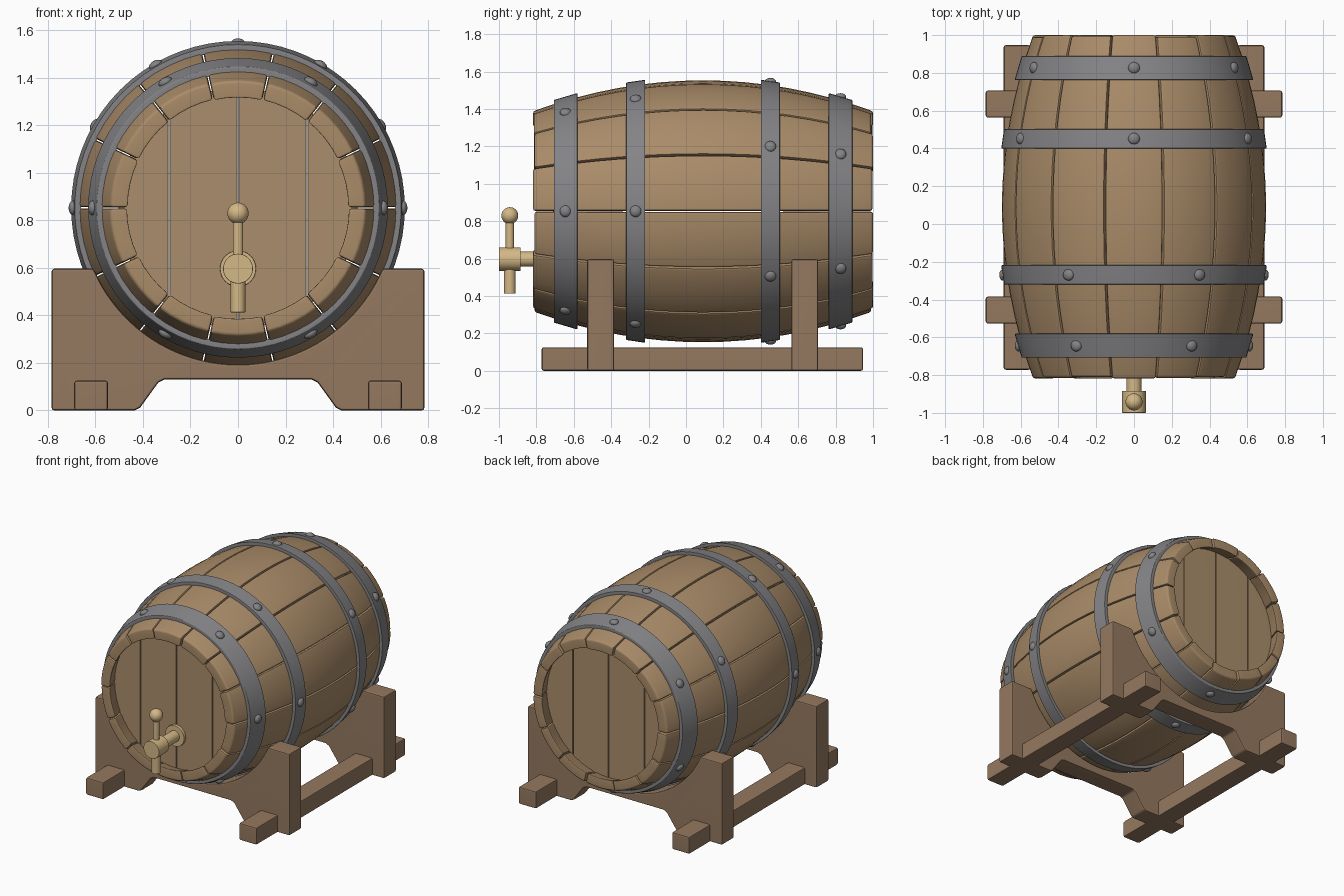
import bpy, bmesh
from math import pi, sin, cos, acos, radians
from mathutils import Matrix

if "Cube" in bpy.data.objects:
    bpy.data.objects.remove(bpy.data.objects["Cube"])

CY, CZ = 0.091, 0.853          # barrel centre
HALF, R_MID, DROP = 0.909, 0.70, 0.165
STAVES = 14


def material(name, rgb):
    m = bpy.data.materials.new(name)
    m.diffuse_color = (*rgb, 1)
    m.use_nodes = True
    m.node_tree.nodes["Principled BSDF"].inputs["Base Color"].default_value = m.diffuse_color
    return m


WOOD = material("stave_wood", (0.40, 0.26, 0.14))
HEAD = material("head_wood", (0.40, 0.27, 0.15))
FRAME = material("cradle_wood", (0.30, 0.19, 0.115))
IRON = material("iron", (0.23, 0.23, 0.24))
BRASS = material("brass", (0.66, 0.48, 0.24))


def finish(name, bm, mat, bevel=0.0, segments=2):
    """Bevel the sharp edges, smooth by angle and make the object."""
    bmesh.ops.recalc_face_normals(bm, faces=bm.faces)
    if bevel:
        sharp = [e for e in bm.edges if e.calc_face_angle(0) > radians(32)]
        bmesh.ops.bevel(bm, geom=sharp, offset=bevel, segments=segments,
                        profile=0.5, affect='EDGES', clamp_overlap=True)
    me = bpy.data.meshes.new(name)
    bm.to_mesh(me)
    bm.free()
    me.materials.append(mat)
    ob = bpy.data.objects.new(name, me)
    bpy.context.collection.objects.link(ob)
    bpy.ops.object.select_all(action='DESELECT')
    ob.select_set(True)
    bpy.context.view_layer.objects.active = ob
    bpy.ops.object.shade_smooth_by_angle(angle=radians(35))
    if bevel:  # keep the large faces flat
        ob.modifiers.new("flat_faces", 'WEIGHTED_NORMAL').keep_sharp = True
    return ob


def barrel_r(d):
    return R_MID - DROP * (d / HALF) ** 2


def polar(a, r, d):
    return (r * cos(a), CY + d, CZ + r * sin(a))


def prism(name, outline, y0, y1, mat, bevel):
    """Extrude an x-z outline along y."""
    bm = bmesh.new()
    f = bm.faces.new([bm.verts.new((x, y0, z)) for x, z in outline])
    ext = bmesh.ops.extrude_face_region(bm, geom=[f])
    bmesh.ops.translate(bm, vec=(0, y1 - y0, 0),
                        verts=[v for v in ext["geom"] if isinstance(v, bmesh.types.BMVert)])
    return finish(name, bm, mat, bevel)


# Staves: curved planks, with small gaps and slightly uneven ends
ROWS, COLS, THICK = 16, 4, 0.074
for i in range(STAVES):
    step = 2 * pi / STAVES
    gap = 0.0025 / 0.6
    a0, a1 = i * step + gap, (i + 1) * step - gap
    d0 = -HALF + (0.0, 0.008, 0.004)[i % 3]
    d1 = HALF - (0.004, 0.0, 0.01, 0.0)[i % 4]
    bm = bmesh.new()
    loops = []
    for j in range(ROWS + 1):
        d = d0 + (d1 - d0) * j / ROWS
        angs = [a0 + (a1 - a0) * k / COLS for k in range(COLS + 1)]
        pts = [polar(a, barrel_r(d), d) for a in angs]
        pts += [polar(a, barrel_r(d) - THICK, d) for a in reversed(angs)]
        loops.append([bm.verts.new(p) for p in pts])
    n = len(loops[0])
    for p, q in zip(loops, loops[1:]):
        for k in range(n):
            bm.faces.new((p[k], p[(k + 1) % n], q[(k + 1) % n], q[k]))
    for ring in (loops[0], loops[-1]):
        for k in range(COLS):
            bm.faces.new((ring[k], ring[k + 1], ring[n - 2 - k], ring[n - 1 - k]))
    finish(f"stave_{i + 1}", bm, WOOD, 0.012)

# Heads: four planks filling a circle at each end, set well into the staves
RH, RECESS, HEAD_T = 0.505, 0.108, 0.035
for end, y in (("front", CY - HALF + RECESS), ("back", CY + HALF - RECESS - HEAD_T)):
    for i, (x0, x1) in enumerate(((-RH, -0.29), (-0.29, 0), (0, 0.29), (0.29, RH))):
        x0, x1 = x0 + 0.0025, x1 - 0.0025
        t0, t1 = acos(x0 / RH), acos(x1 / RH)
        arc = [t0 + (t1 - t0) * k / 10 for k in range(11)]
        outline = [(RH * cos(t), CZ + RH * sin(t)) for t in arc]
        outline += [(RH * cos(t), CZ - RH * sin(t)) for t in reversed(arc)]
        prism(f"{end}_head_plank_{i + 1}", outline, y, y + HEAD_T, HEAD, 0.005)

# Hoops and their rivets
SEG = 72
for i, (d, w) in enumerate(((-0.735, 0.126), (-0.36, 0.102), (0.36, 0.102), (0.735, 0.126))):
    bm = bmesh.new()
    da, db = d - w / 2, d + w / 2
    profile = [(da, barrel_r(da) + 0.022), (db, barrel_r(db) + 0.022),
               (db, barrel_r(db) - 0.006), (da, barrel_r(da) - 0.006)]
    rings = [[bm.verts.new(polar(2 * pi * s / SEG, r, dd)) for dd, r in profile]
             for s in range(SEG)]
    for s in range(SEG):
        p, q = rings[s], rings[(s + 1) % SEG]
        for k in range(4):
            bm.faces.new((p[k], p[(k + 1) % 4], q[(k + 1) % 4], q[k]))
    finish(f"hoop_{i + 1}", bm, IRON, 0.004)
    bm = bmesh.new()
    for k in range(6):
        a = k * pi / 3 + (pi / 6 if i > 1 else 0)
        m = (Matrix.Translation(polar(a, barrel_r(d) + 0.019, d))
             @ Matrix.Rotation(-a, 4, 'Y') @ Matrix.Diagonal((0.65, 1, 1, 1)))
        bmesh.ops.create_uvsphere(bm, u_segments=16, v_segments=10, radius=0.031, matrix=m)
    finish(f"hoop_{i + 1}_rivets", bm, IRON)

# Cradle supports: board with a barrel-shaped saddle and a cut-out foot
TOP, RS = 0.597, 0.659
t_end = acos((CZ - TOP) / RS)
saddle = [(RS * sin(t), CZ - RS * cos(t))
          for t in (t_end - 2 * t_end * k / 40 for k in range(41))]
foot = [(-0.785, TOP), (-0.785, 0), (-0.435, 0), (-0.412, 0.012),
        (-0.335, 0.118), (-0.31, 0.13)]
outline = saddle + foot + [(-x, z) for x, z in reversed(foot)]
for name, y in (("front", -0.456), ("back", 0.635)):
    prism(f"{name}_support", outline, y - 0.072, y + 0.072, FRAME, 0.012)

# Runners joining the supports
for name, s in (("left", -1), ("right", 1)):
    box = [(s * x, z) for x, z in ((0.547, 0), (0.69, 0), (0.69, 0.126), (0.547, 0.126))]
    prism(f"{name}_runner", box, -0.772, 0.947, FRAME, 0.012)


# Brass tap
def rod(name, r, p, length, axis, bevel=0.003):
    rot = Matrix.Rotation(pi / 2, 4, 'X') if axis == 'Y' else Matrix.Identity(4)
    bm = bmesh.new()
    bmesh.ops.create_cone(bm, cap_ends=True, segments=32, radius1=r, radius2=r,
                          depth=length, matrix=Matrix.Translation(p) @ rot)
    finish(name, bm, BRASS, bevel)


TZ, TY = 0.597, -0.942
rod("tap_flange", 0.076, (0, -0.715, TZ), 0.032, 'Y')
rod("tap_pipe", 0.04, (0, -0.80, TZ), 0.2, 'Y')
rod("tap_body", 0.063, (0, TY, TZ), 0.116, 'Y')
rod("tap_spout", 0.031, (0, TY, 0.5), 0.174, 'Z')
rod("tap_stem", 0.022, (0, TY, 0.72), 0.17, 'Z')
bm = bmesh.new()
bmesh.ops.create_uvsphere(bm, u_segments=24, v_segments=16, radius=0.045,
                          matrix=Matrix.Translation((0, TY, 0.83)))
finish("tap_knob", bm, BRASS)
